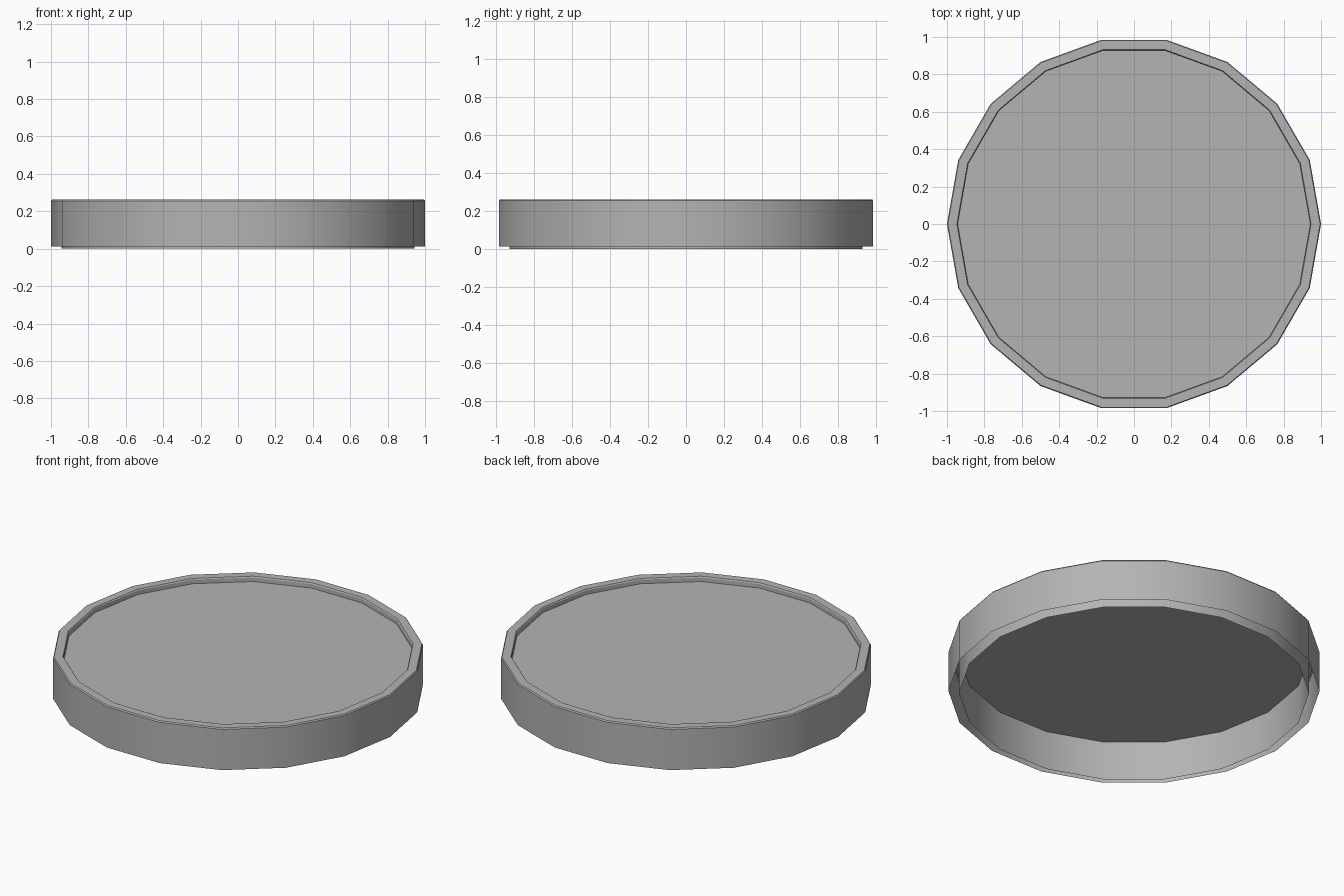
import bpy, bmesh
from math import cos, sin, tau, radians

if "Cube" in bpy.data.objects:
    bpy.data.objects.remove(bpy.data.objects["Cube"])

SIDES = 18
R_IN, R_OUT = 0.943, 1.0
TOP = 0.262

# Mid grey for the whole model
grey = bpy.data.materials.new("mid_grey")
grey.diffuse_color = (0.455, 0.455, 0.455, 1)
grey.use_nodes = True
grey.node_tree.nodes["Principled BSDF"].inputs["Base Color"].default_value = grey.diffuse_color


def ring(bm, r, z):
    return [bm.verts.new((r * cos(tau * i / SIDES), r * sin(tau * i / SIDES), z))
            for i in range(SIDES)]


def finish(bm, name):
    mesh = bpy.data.meshes.new(name)
    bm.to_mesh(mesh)
    bm.free()
    mesh.materials.append(grey)
    obj = bpy.data.objects.new(name, mesh)
    bpy.context.collection.objects.link(obj)
    bpy.ops.object.select_all(action='DESELECT')
    obj.select_set(True)
    bpy.context.view_layer.objects.active = obj
    bpy.ops.object.shade_smooth_by_angle(angle=radians(30))
    return obj


# Rim: outer wall, bevelled flat lip and slightly longer inner wall, open below
profile = [(R_OUT, 0.013), (R_OUT, 0.255), (0.995, TOP),
           (0.947, TOP), (R_IN, 0.256), (R_IN, 0.0)]
bm = bmesh.new()
rings = [ring(bm, r, z) for r, z in profile]
for a, b in zip(rings, rings[1:]):
    for i in range(SIDES):
        j = (i + 1) % SIDES
        bm.faces.new((a[i], a[j], b[j], b[i]))
finish(bm, "rim")

# Recessed flat panel just below the lip
bm = bmesh.new()
bm.faces.new(ring(bm, R_IN, 0.232))
finish(bm, "panel")
